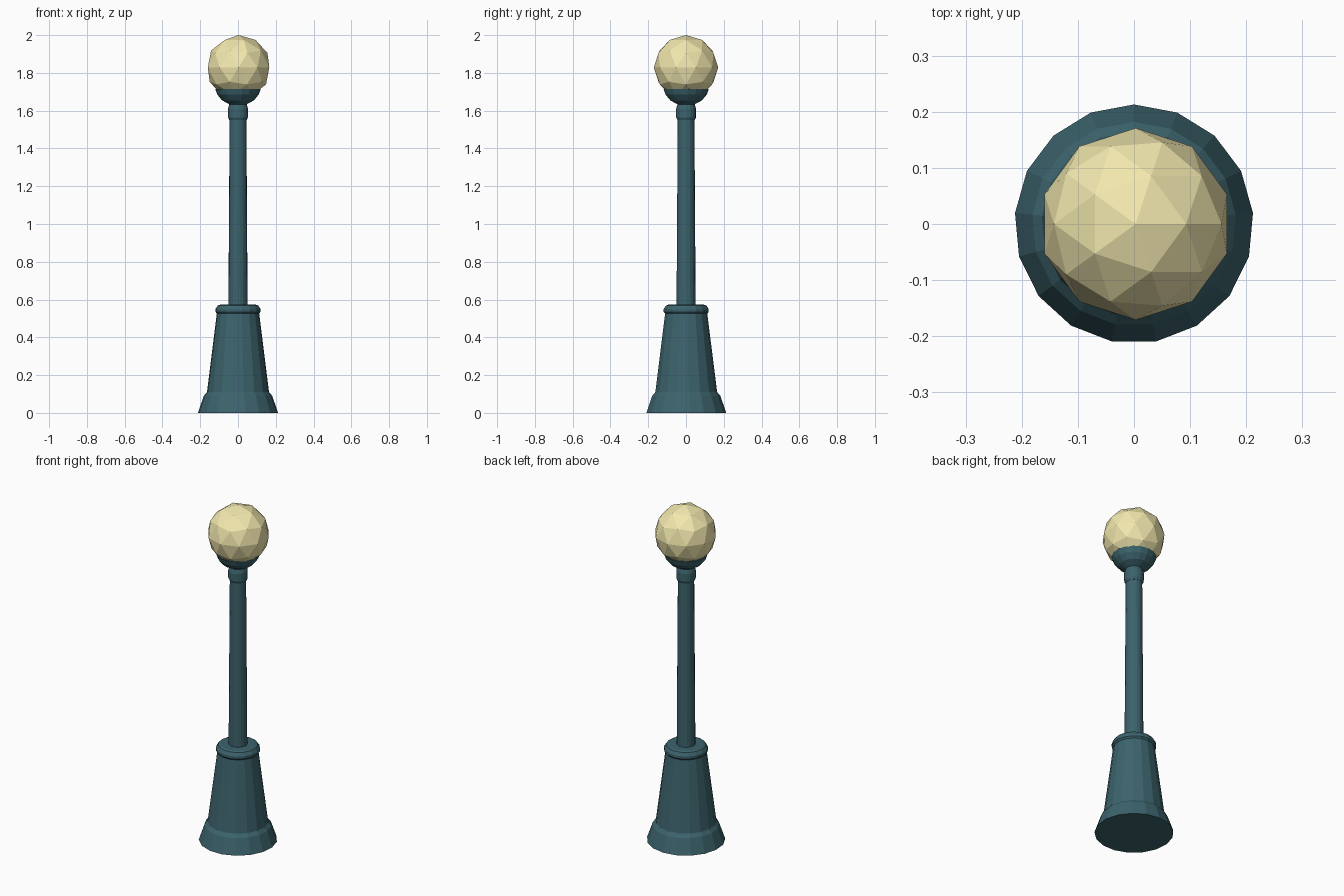
import bpy, bmesh
from math import sin, cos, tau

if "Cube" in bpy.data.objects:
    bpy.data.objects.remove(bpy.data.objects["Cube"])

SIDES = 17


def material(name, rgb):
    m = bpy.data.materials.new(name)
    m.diffuse_color = (*rgb, 1)
    m.use_nodes = True
    m.node_tree.nodes["Principled BSDF"].inputs["Base Color"].default_value = m.diffuse_color
    return m


def finish(name, bm, mat):
    bmesh.ops.recalc_face_normals(bm, faces=bm.faces)
    mesh = bpy.data.meshes.new(name)
    bm.to_mesh(mesh)
    bm.free()
    mesh.materials.append(mat)
    obj = bpy.data.objects.new(name, mesh)
    bpy.context.collection.objects.link(obj)
    return obj


def turned(name, profile, mat):
    """Closed, flat-faced turned part from (radius, height) pairs."""
    bm = bmesh.new()
    angles = [tau / 4 + tau * i / SIDES for i in range(SIDES)]
    rings = [[bm.verts.new((r * cos(a), r * sin(a), z)) for a in angles]
             for r, z in profile]
    for low, high in zip(rings, rings[1:]):
        for i in range(SIDES):
            j = (i + 1) % SIDES
            bm.faces.new((low[i], low[j], high[j], high[i]))
    bm.faces.new(rings[0][::-1])
    bm.faces.new(rings[-1])
    return finish(name, bm, mat)


paint = material("teal_paint", (0.045, 0.125, 0.15))
glow = material("cream_glass", (0.88, 0.8, 0.42))

# Flared foot and tapered pedestal
turned("foot", [(0.213, 0), (0.182, 0.09), (0.165, 0.11)], paint)
turned("pedestal", [(0.165, 0.11), (0.112, 0.53)], paint)

# Rounded cap on the pedestal
turned("pedestal_cap", [(0.112, 0.525), (0.12, 0.535), (0.12, 0.55),
                        (0.108, 0.568), (0.095, 0.573)], paint)

# Slim pole with a collar near its top
turned("pole", [(0.051, 0.57), (0.044, 1.64)], paint)
turned("pole_collar", [(0.046, 1.55), (0.053, 1.565), (0.053, 1.61),
                       (0.046, 1.635)], paint)

# Bowl holding the globe
turned("globe_holder", [(0.045, 1.633), (0.085, 1.655), (0.11, 1.685),
                        (0.121, 1.715)], paint)

# Faceted glass globe
bm = bmesh.new()
bmesh.ops.create_icosphere(bm, subdivisions=2, radius=0.171)
globe = finish("globe", bm, glow)
globe.location = (0.003, 0, 1.829)
